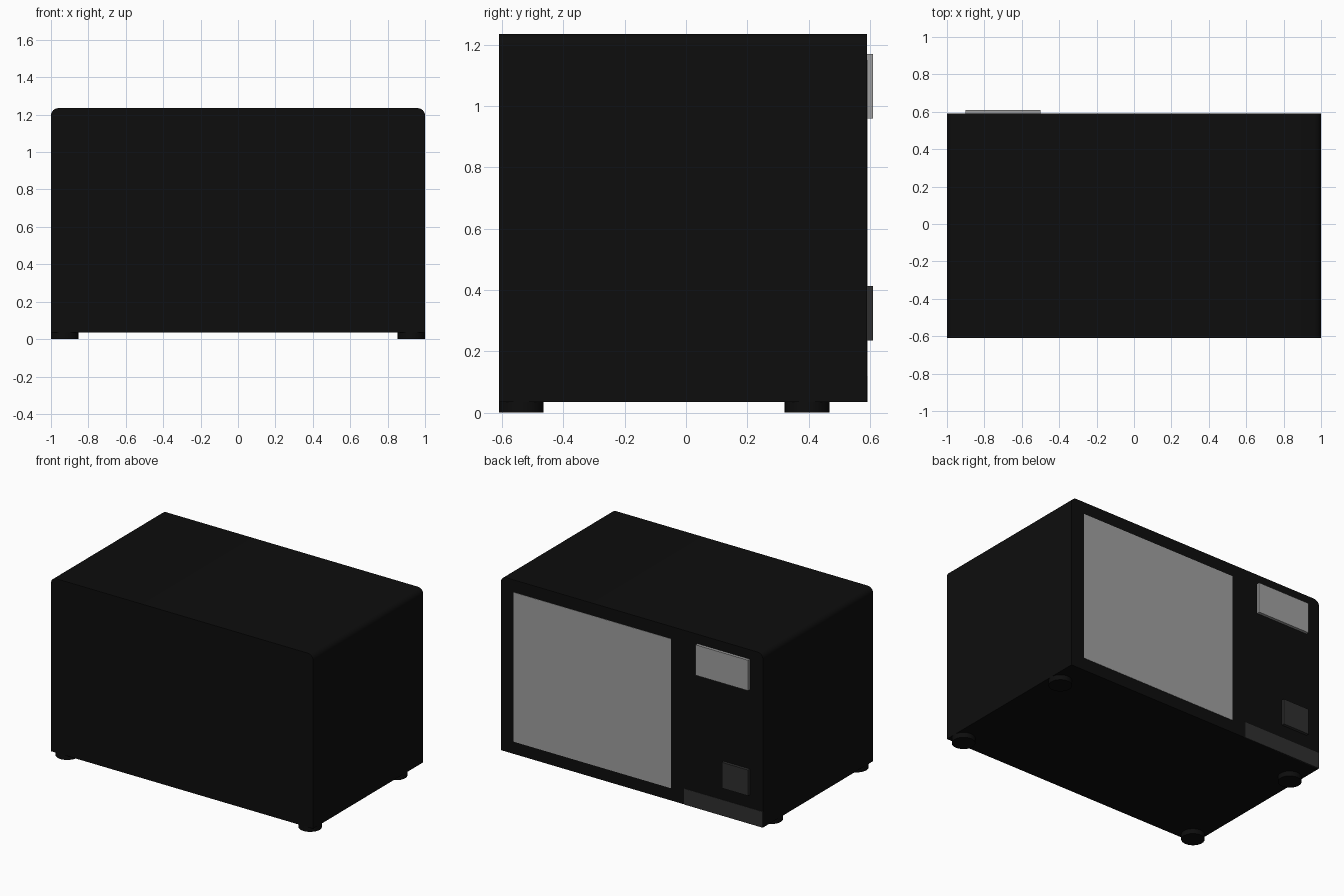
import bpy, bmesh
from mathutils import Vector

if "Cube" in bpy.data.objects:
    bpy.data.objects.remove(bpy.data.objects["Cube"])


def material(name, value):
    m = bpy.data.materials.new(name)
    m.diffuse_color = (value, value, value, 1)
    m.use_nodes = True
    m.node_tree.nodes["Principled BSDF"].inputs["Base Color"].default_value = m.diffuse_color
    return m


black = material("black", 0.004)
dark_grey = material("dark_grey", 0.028)
grey = material("grey", 0.35)


def box(name, x, y, z, mat, round_top=0):
    """Box between (min, max) pairs; optionally rounds the two long top edges."""
    bm = bmesh.new()
    bmesh.ops.create_cube(bm, size=1)
    for v in bm.verts:
        v.co = Vector([r[0] if c < 0 else r[1] for c, r in zip(v.co, (x, y, z))])
    if round_top:
        edges = [e for e in bm.edges
                 if all(abs(v.co.z - z[1]) < 1e-5 for v in e.verts)
                 and abs(e.verts[0].co.x - e.verts[1].co.x) < 1e-5]
        bmesh.ops.bevel(bm, geom=edges, offset=round_top, segments=6,
                        profile=0.5, affect='EDGES')
    mesh = bpy.data.meshes.new(name)
    bm.to_mesh(mesh)
    bm.free()
    mesh.materials.append(mat)
    obj = bpy.data.objects.new(name, mesh)
    bpy.context.collection.objects.link(obj)
    return obj


FACE = 0.59  # y of the door side

# Oven casing with rounded upper corners
casing = box("casing", (-1, 1), (-0.61, FACE), (0.035, 1.235), black, 0.04)
bpy.context.view_layer.objects.active = casing
casing.select_set(True)
bpy.ops.object.shade_smooth_by_angle()

# Door window and lower trim, nearly flush with the face
box("door_window", (-0.3, 0.9), (FACE - 0.005, FACE + 0.002), (0.12, 1.15), grey)
box("lower_trim", (-1, -0.4), (FACE - 0.005, FACE + 0.002), (0.035, 0.145), dark_grey)

# Raised display and push button
box("display", (-0.9, -0.5), (FACE - 0.005, 0.61), (0.96, 1.17), grey)
box("button", (-0.9, -0.7), (FACE - 0.005, 0.61), (0.235, 0.413), dark_grey)

# Four round feet
for side, x in (("left", -0.927), ("right", 0.927)):
    for end, y in (("rear", -0.537), ("door", 0.395)):
        bpy.ops.mesh.primitive_cylinder_add(vertices=32, radius=0.073, depth=0.035,
                                            location=(x, y, 0.0175))
        foot = bpy.context.object
        foot.name = f"foot_{end}_{side}"
        foot.data.materials.append(black)
        bpy.ops.object.shade_smooth_by_angle()
